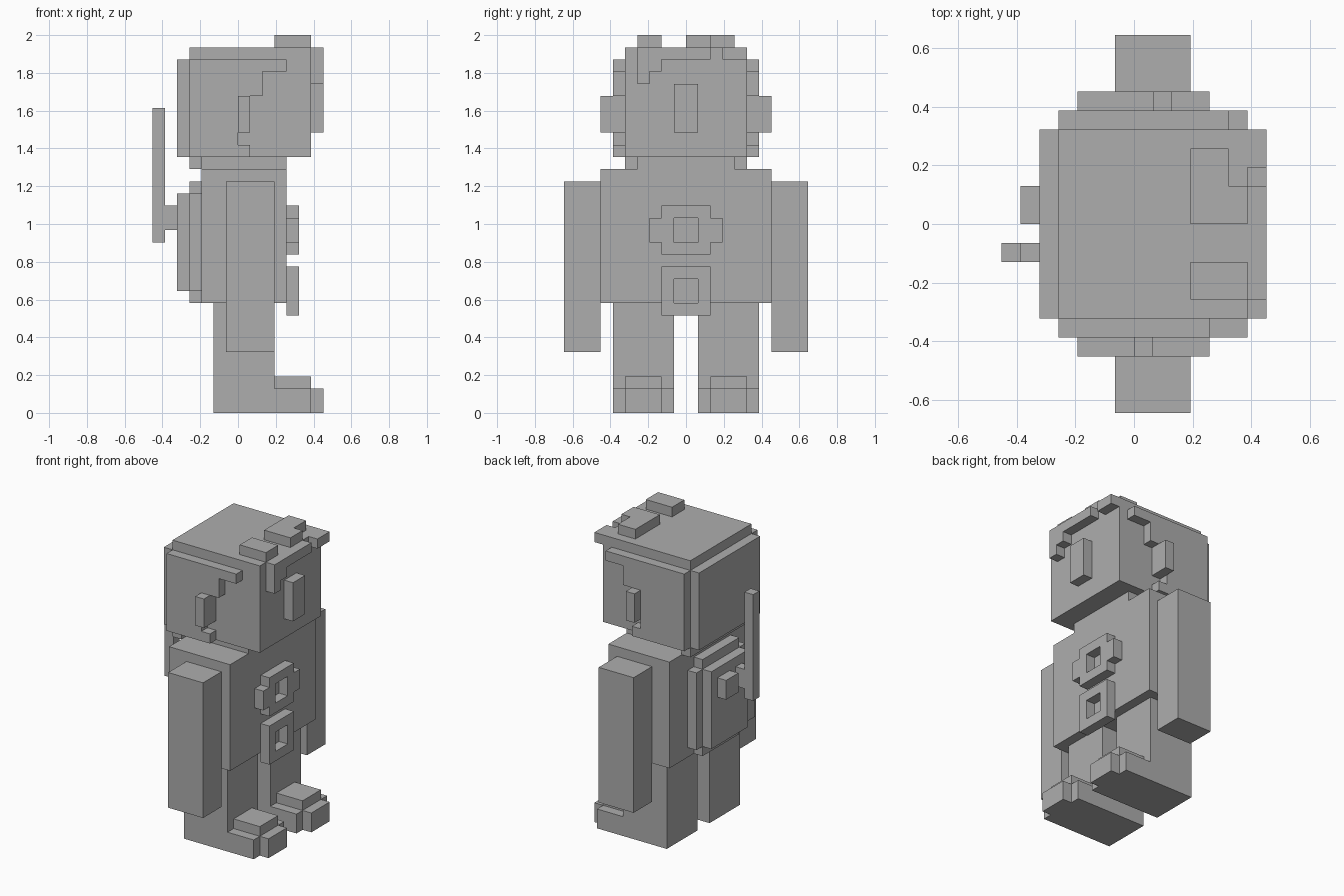
import bpy, bmesh
from mathutils import Matrix, Vector

if "Cube" in bpy.data.objects:
    bpy.data.objects.remove(bpy.data.objects["Cube"])

U = 2 / 31  # one block of the grid; the figure is 31 blocks tall and faces +x

grey = bpy.data.materials.new("plain grey")
grey.diffuse_color = (0.42, 0.42, 0.42, 1)
grey.use_nodes = True
grey.node_tree.nodes["Principled BSDF"].inputs["Base Color"].default_value = grey.diffuse_color


def part(name, *boxes):
    """Make one object from boxes given as (x0, x1, y0, y1, z0, z1) in blocks."""
    bm = bmesh.new()
    for x0, x1, y0, y1, z0, z1 in boxes:
        size = Vector((x1 - x0, y1 - y0, z1 - z0)) * U
        mid = Vector((x0 + x1, y0 + y1, z0 + z1)) * U / 2
        bmesh.ops.create_cube(bm, size=1, matrix=Matrix.Translation(mid) @ Matrix.Diagonal(size).to_4x4())
    mesh = bpy.data.meshes.new(name)
    bm.to_mesh(mesh)
    bm.free()
    mesh.materials.append(grey)
    obj = bpy.data.objects.new(name, mesh)
    bpy.context.collection.objects.link(obj)
    return obj


def sided(side, x0, x1, y0, y1, z0, z1):
    """Place a box on the +y (side 1) or -y (side -1) half."""
    a, b = sorted((y0 * side, y1 * side))
    return (x0, x1, a, b, z0, z1)


# Body and head
part("torso", (-3, 4, -7, 7, 9, 20))
part("neck", (-3, 4, -4, 4, 20, 21))
part("head", (-4, 6, -5, 5, 21, 30))
part("nose", (6, 7, -1, 1, 23, 27))

# Hair at the back, over the forehead and on the crown
part("back_hair", (-5, -4, -5, 5, 21, 29), (-4, -3, -5, 5, 20, 21))
part("fringe", (6, 7, -4, -3, 27, 30), (6, 7, -3, -2, 28, 30),
     (6, 7, -2, 2, 29, 30), (6, 7, 3, 5, 29, 30))
part("crown_tufts", (3, 6, -4, -2, 30, 31), (3, 5, 0, 4, 30, 31), (5, 6, 0, 2, 30, 31))

for side, label in ((1, "left"), (-1, "right")):
    # The left side hair and ear sit one block further forward
    s = 1 if side > 0 else 0
    part(label + "_side_hair", *[sided(side, -4, x + s, 5, 6, z0, z1) for x, z0, z1 in
                                 ((4, 28, 29), (2, 26, 28), (0, 22, 26), (1, 21, 22))])
    part(label + "_ear", sided(side, s, 1 + s, 5, 7, 23, 26))
    part(label + "_arm", sided(side, -1, 3, 7, 10, 5, 19))
    part(label + "_leg", sided(side, -2, 3, 1, 6, 0, 9))
    part(label + "_foot", sided(side, 3, 6, 1, 6, 0, 2),
         sided(side, 3, 6, 2, 5, 2, 3), sided(side, 6, 7, 2, 5, 0, 2))

# Rings on the chest and belt
part("chest_ring", (4, 5, -2, 2, 16, 17), (4, 5, -2, 2, 13, 14),
     (4, 5, -3, -1, 14, 16), (4, 5, 1, 3, 14, 16))
part("belt_buckle", (4, 5, -2, 2, 11, 12), (4, 5, -2, 2, 8, 9),
     (4, 5, -2, -1, 9, 11), (4, 5, 1, 2, 9, 11))

# Backpack with a knob and an aerial
part("backpack", (-4, -3, -4, 4, 10, 18), (-4, -3, -3, 3, 9, 19), (-5, -4, -3, 3, 10, 18))
part("backpack_knob", (-6, -5, 0, 2, 15, 17))
part("aerial", (-6, -5, -2, -1, 15, 17), (-7, -6, -2, -1, 14, 25))
